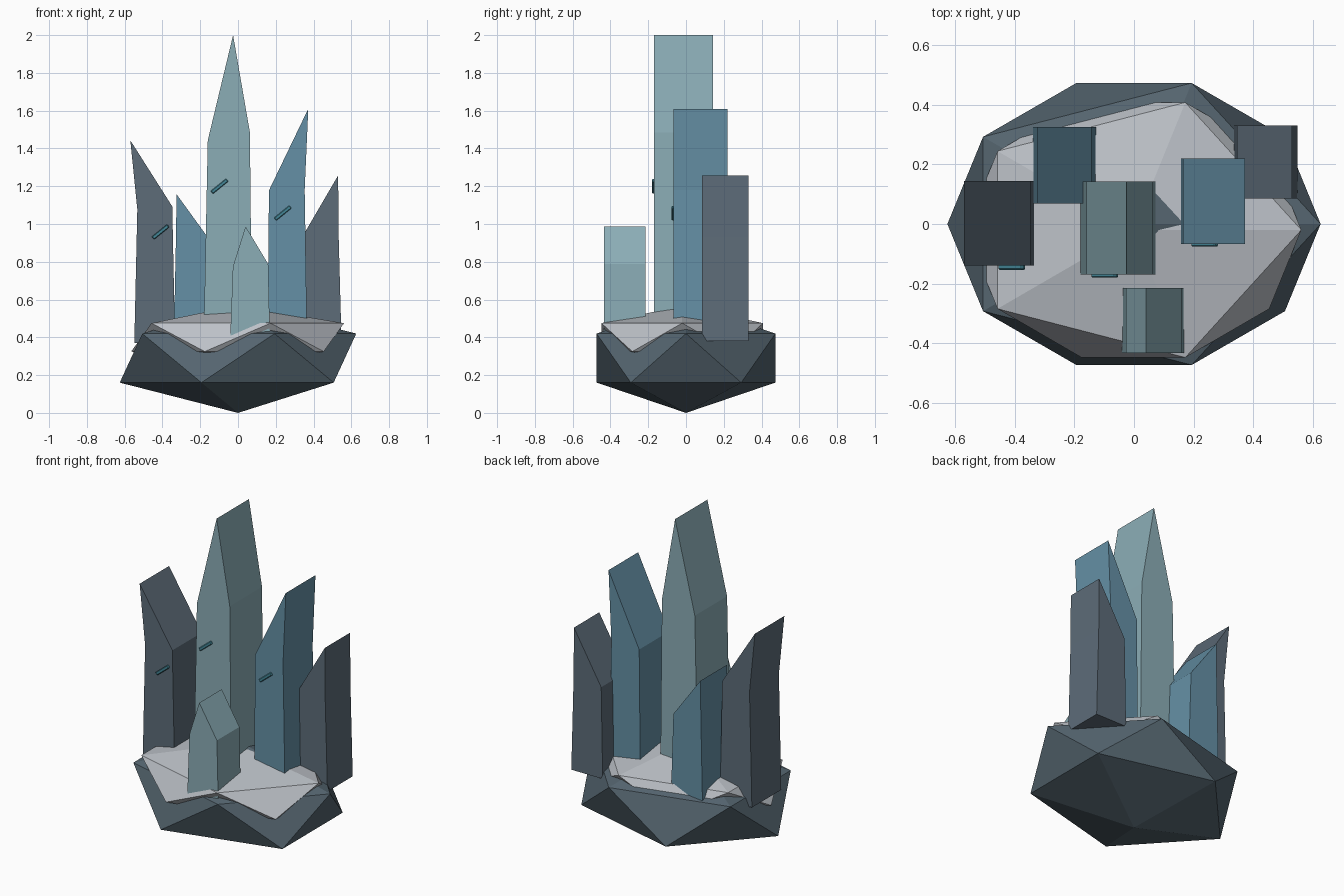
import bpy, math

if "Cube" in bpy.data.objects:
    bpy.data.objects.remove(bpy.data.objects["Cube"])


def material(name, rgb):
    m = bpy.data.materials.new(name)
    m.diffuse_color = (*rgb, 1)
    m.use_nodes = True
    m.node_tree.nodes["Principled BSDF"].inputs["Base Color"].default_value = m.diffuse_color
    return m


ROCK = material("rock", (0.09, 0.13, 0.16))
SNOW = material("pale_stone", (0.50, 0.53, 0.57))
DARK = material("dark_crystal", (0.11, 0.15, 0.19))
BLUE = material("blue_crystal", (0.13, 0.28, 0.38))
TEAL = material("teal_crystal", (0.26, 0.42, 0.47))
GLOW = material("streak", (0.06, 0.25, 0.32))


def boulder(name, centre, radii, mat):
    bpy.ops.mesh.primitive_ico_sphere_add(subdivisions=1, radius=1, location=centre)
    ob = bpy.context.object
    ob.name = name
    ob.scale = radii
    ob.data.materials.append(mat)


def crystal(name, profile, y0, y1, mat):
    """Extrude a counter-clockwise (x, z) outline from y0 (front) to y1 (back)."""
    n = len(profile)
    verts = [(x, y, z) for y in (y0, y1) for x, z in profile]
    faces = [tuple(range(n)), tuple(reversed(range(n, 2 * n)))]
    faces += [(i, i + n, (i + 1) % n + n, (i + 1) % n) for i in range(n)]
    me = bpy.data.meshes.new(name)
    me.from_pydata(verts, [], faces)
    me.materials.append(mat)
    ob = bpy.data.objects.new(name, me)
    bpy.context.collection.objects.link(ob)


def streak(name, x, y, z):
    bpy.ops.mesh.primitive_cube_add(size=1, location=(x, y, z),
                                    rotation=(0, -math.radians(39), 0))
    ob = bpy.context.object
    ob.name = name
    ob.scale = (0.105, 0.024, 0.02)
    bpy.ops.object.transform_apply(location=False, rotation=False, scale=True)
    ob.data.materials.append(GLOW)
    bev = ob.modifiers.new("bevel", "BEVEL")
    bev.width = 0.004
    bev.segments = 1


# Rock base and the pale cap draped over it
boulder("rock_base", (0, 0, 0.29), (0.70, 0.556, 0.29), ROCK)
boulder("pale_cap", (-0.002, -0.02, 0.40), (0.63, 0.503, 0.168), SNOW)

# Crystals: outline runs bottom left, bottom right, right shoulder, tip, left shoulder
crystal("main_crystal", [(-0.182, 0.38), (0.074, 0.38), (0.063, 1.485),
                         (-0.026, 2.0), (-0.160, 1.443)], -0.17, 0.143, TEAL)
crystal("left_crystal", [(-0.549, 0.37), (-0.333, 0.37), (-0.348, 1.093),
                         (-0.570, 1.443), (-0.533, 1.077)], -0.14, 0.145, DARK)
crystal("back_left_crystal", [(-0.340, 0.38), (-0.125, 0.38), (-0.142, 0.905),
                              (-0.325, 1.157), (-0.329, 0.90)], 0.068, 0.325, BLUE)
crystal("right_crystal", [(0.156, 0.38), (0.366, 0.38), (0.353, 1.18),
                          (0.372, 1.61), (0.164, 1.178)], -0.067, 0.22, BLUE)
crystal("far_right_crystal", [(0.335, 0.38), (0.548, 0.38), (0.533, 0.93),
                              (0.530, 1.257), (0.345, 0.94)], 0.085, 0.33, DARK)
crystal("front_crystal", [(-0.041, 0.40), (0.169, 0.40), (0.160, 0.788),
                          (0.040, 0.987), (-0.027, 0.775)], -0.433, -0.215, TEAL)

# Small slanted streaks on three front faces
streak("main_streak", -0.098, -0.168, 1.20)
streak("left_streak", -0.410, -0.142, 0.958)
streak("right_streak", 0.237, -0.064, 1.058)
